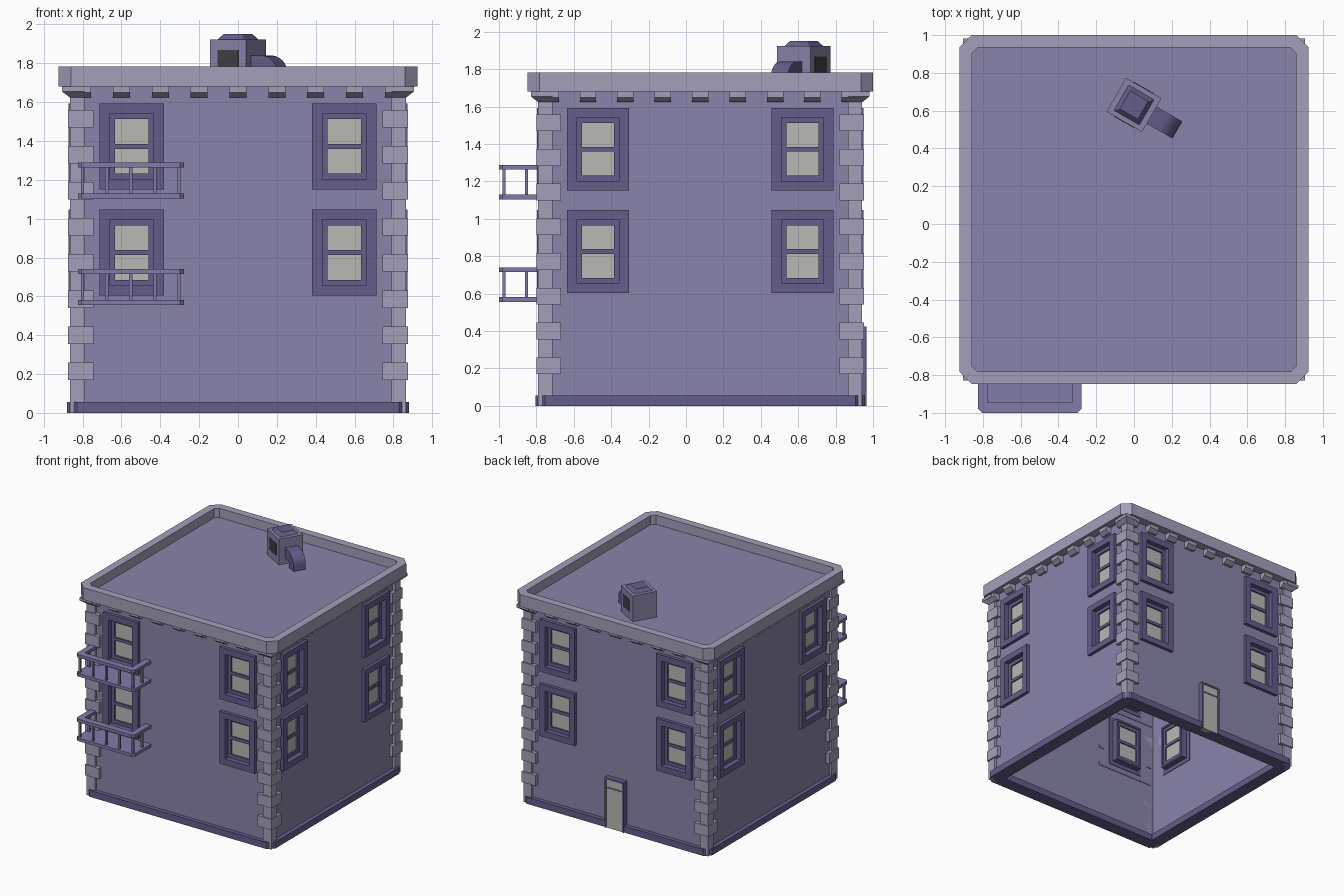
import bpy, bmesh
from math import radians, sin, cos, pi
from mathutils import Matrix, Vector

if "Cube" in bpy.data.objects:
    bpy.data.objects.remove(bpy.data.objects["Cube"])

C = 0.076  # y centre of the square building
COL = {"wall": (.25, .23, .40), "trim": (.37, .35, .50), "dark": (.13, .11, .26),
       "rail": (.22, .20, .40), "glass": (.48, .48, .46), "black": (.05, .05, .06)}
MATS = {}
for k, c in COL.items():
    MATS[k] = bpy.data.materials.new(k)
    MATS[k].diffuse_color = (*c, 1)


def loft(bm, rings, caps=True, closed=False):
    """Bridge equal-length rings of 3D points."""
    vs = [[bm.verts.new(p) for p in r] for r in rings]
    n = len(vs[0])
    pairs = list(zip(vs, vs[1:])) + ([(vs[-1], vs[0])] if closed else [])
    for a, b in pairs:
        for i in range(n):
            j = (i + 1) % n
            bm.faces.new((a[i], a[j], b[j], b[i]))
    if caps and not closed:
        bm.faces.new(vs[0])
        bm.faces.new(vs[-1])


def at(poly, z):
    return [(x, y, z) for x, y in poly]


def prism(bm, poly, z0, z1):
    loft(bm, [at(poly, z0), at(poly, z1)])


def box(bm, x0, x1, y0, y1, z0, z1):
    prism(bm, [(x0, y0), (x1, y0), (x1, y1), (x0, y1)], z0, z1)


def octa(h, c):
    """Square of half-size h with corners cut by c."""
    k = h - c
    return [(-k, -h), (k, -h), (h, -k), (h, k), (k, h), (-k, h), (-h, k), (-h, -k)]


def make(name, bm, mat, turns=1, loc=(0, C, 0), rot=0):
    src = bm.faces[:] if turns > 1 else []
    for k in range(1, turns):
        new = bmesh.ops.duplicate(bm, geom=src)["geom"]
        bmesh.ops.rotate(bm, matrix=Matrix.Rotation(k * pi / 2, 3, 'Z'), cent=(0, 0, 0),
                         verts=[v for v in new if isinstance(v, bmesh.types.BMVert)])
    bmesh.ops.recalc_face_normals(bm, faces=bm.faces)
    me = bpy.data.meshes.new(name)
    bm.to_mesh(me)
    bm.free()
    me.materials.append(MATS[mat])
    ob = bpy.data.objects.new(name, me)
    ob.location = loc
    ob.rotation_euler.z = rot
    bpy.context.collection.objects.link(ob)
    return ob


# walls: one panel with four window holes, turned to all sides
W = 0.845
bm = bmesh.new()
xs = [-W, -.672, -.422, .422, .672, W]
zs = [0, .64, 1.01, 1.187, 1.557, 1.70]
for i in range(5):
    for j in range(5):
        if i in (1, 3) and j in (1, 3):
            continue
        bm.faces.new([bm.verts.new((xs[a], -W, zs[b])) for a, b in
                      ((i, j), (i + 1, j), (i + 1, j + 1), (i, j + 1))])
bmesh.ops.remove_doubles(bm, verts=bm.verts, dist=1e-4)
make("walls", bm, "wall", 4)

# plinth and cornice rings, roof deck
for name, mat, ho, co, hi, ci, z0, z1 in (
        ("plinth", "dark", .88, .05, .77, .002, 0, .055),
        ("cornice", "trim", .924, .065, .858, .03, 1.68, 1.783)):
    bm = bmesh.new()
    o, n = octa(ho, co), octa(hi, ci)
    loft(bm, [at(o, z0), at(o, z1), at(n, z1), at(n, z0)], closed=True)
    make(name, bm, mat)
bm = bmesh.new()
box(bm, -.875, .875, -.875, .875, 1.685, 1.705)
make("roof_deck", bm, "wall")


# quoins: L-shaped corner columns with wider blocks and a flared cap
def ell(a, h):
    return [(-a, -W), (-a, -h), (-h, -h), (-h, -a), (-W, -a), (-W, -W)]


bm = bmesh.new()
prism(bm, ell(.79, .866), 0, 1.68)
for i in range(8):
    z = .215 + .1856 * i
    prism(bm, ell(.745, .876), z - .045, z + .045)
loft(bm, [at(ell(.79, .868), 1.625), at(ell(.79, .905), 1.655), at(ell(.79, .905), 1.68)])
make("quoins", bm, "trim", 4)

# brackets below the cornice
bm = bmesh.new()
prof = [(-.84, 1.68), (-.90, 1.68), (-.90, 1.65), (-.865, 1.625), (-.84, 1.625)]
for i in range(-4, 5):
    loft(bm, [[(i * .2 + s, y, z) for y, z in prof] for s in (-.044, .044)])
make("cornice_brackets", bm, "trim", 4)

# windows
frame, sash, glass = bmesh.new(), bmesh.new(), bmesh.new()
for cx in (-.547, .547):
    for cz in (.825, 1.372):
        def rect(w, h, y):
            return [(cx + a * w, y, cz + b * h) for a, b in ((-1, -1), (1, -1), (1, 1), (-1, 1))]
        loft(frame, [rect(.165, .2215, -.84), rect(.165, .2215, -.872), rect(.112, .17, -.872),
                     rect(.112, .17, -.79), rect(.127, .187, -.79), rect(.127, .187, -.84)],
             closed=True)
        loft(sash, [rect(.112, .17, -.83), rect(.085, .14, -.83),
                    rect(.085, .14, -.80), rect(.112, .17, -.80)], closed=True)
        box(sash, cx - .085, cx + .085, -.828, -.80, cz - .013, cz + .013)
        box(glass, cx - .088, cx + .088, -.816, -.810, cz - .143, cz + .143)
make("window_frames", frame, "dark", 4)
make("window_sashes", sash, "dark", 4)
make("window_glass", glass, "glass", 4)

# back door
bm = bmesh.new()
for x in (-.09, .075):
    box(bm, x, x + .015, .84, .888, 0, .425)
box(bm, -.075, .075, .84, .888, .41, .425)
box(bm, -.075, .075, .84, .885, .335, .347)
make("door_frame", bm, "dark")
bm = bmesh.new()
box(bm, -.076, .076, .84, .882, 0, .412)
make("door", bm, "glass")

# balconies
x0, x1 = -.825, -.279
outer = [(x0, -.765), (x0, -.98), (x0 + .02, -1), (x1 - .02, -1), (x1, -.98), (x1, -.765)]
inner = [(x1 - .05, -.765), (x1 - .05, -.945), (x0 + .05, -.945), (x0 + .05, -.765)]
for name, z in (("lower_balcony", .555), ("upper_balcony", 1.103)):
    bm = bmesh.new()
    prism(bm, outer, z, z + .026)
    prism(bm, outer + inner, z + .16, z + .186)
    spots = [(x0 + .025 + i * (x1 - x0 - .05) / 4, -.974) for i in range(5)]
    for px, py in spots + [(x0 + .025, -.853), (x1 - .025, -.853)]:
        box(bm, px - .008, px + .008, py - .008, py + .008, z + .02, z + .165)
    make(name, bm, "rail", loc=(0, 0, 0))

# rooftop vent unit, turned on the roof
V = dict(loc=(0, .63, 0), rot=radians(-30))
bm = bmesh.new()
box(bm, -.108, .108, -.103, .103, 1.70, 1.923)
make("vent_box", bm, "wall", **V)
bm = bmesh.new()
loft(bm, [at(octa(h, .002), z) for h, z in ((.08, 1.92), (.055, 1.95))])
make("vent_cap", bm, "dark", **V)
bm = bmesh.new()
for y in (-.104, .104):
    box(bm, -.062, .062, y - .002, y + .002, 1.765, 1.868)
make("vent_openings", bm, "black", **V)

# vent duct with a downward elbow
bm = bmesh.new()
path = [((.09, 1.84), (.09, 1.755))]
for i in range(7):
    a = pi / 2 * (1 - i / 6)
    path.append(((.17 + .095 * cos(a), 1.745 + .095 * sin(a)),
                 (.17 + .012 * cos(a), 1.745 + .012 * sin(a))))
path.append(((.265, 1.70), (.182, 1.70)))
loft(bm, [[(o[0], -.052, o[1]), (o[0], .052, o[1]), (n[0], .052, n[1]), (n[0], -.052, n[1])]
          for o, n in path])
duct = make("vent_duct", bm, "dark", **V)
bpy.context.view_layer.objects.active = duct
duct.select_set(True)
bpy.ops.object.shade_smooth_by_angle(angle=radians(30))

for m in bpy.data.materials:
    if m.users and not m.is_grease_pencil:
        m.use_nodes = True
        m.node_tree.nodes["Principled BSDF"].inputs["Base Color"].default_value = m.diffuse_color
